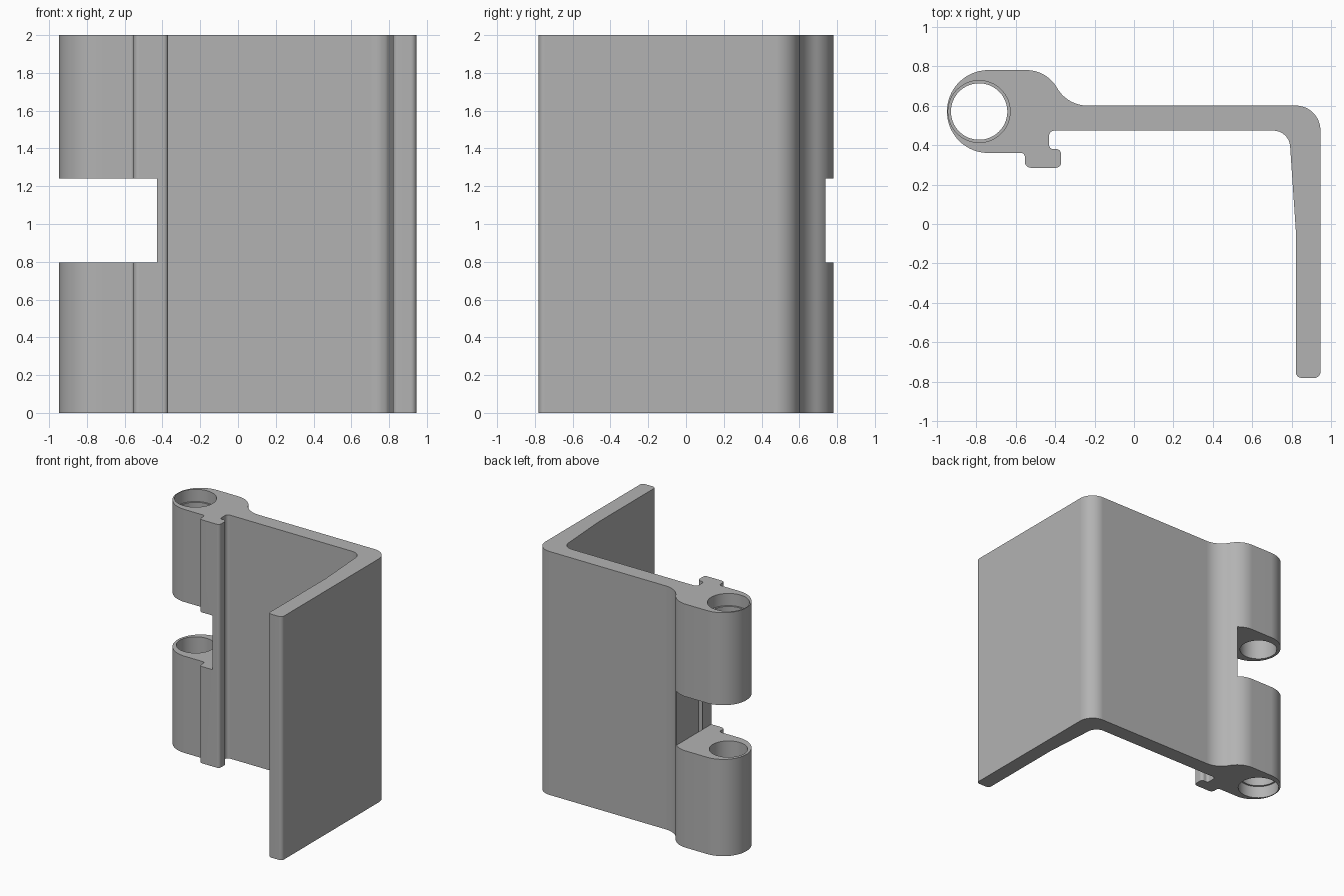
import bpy, bmesh, math
from mathutils import Vector

cube = bpy.data.objects.get("Cube")
if cube:
    bpy.data.objects.remove(cube, do_unlink=True)

HEIGHT = 2.0
GAP_LOW, GAP_HIGH, GAP_X = 0.795, 1.24, -0.43
PIN = (-0.785, 0.57)
PIN_R, BORE_R, BORE_DEPTH = 0.143, 0.157, 0.1

grey = bpy.data.materials.new("aluminium_grey")
grey.use_nodes = True
colour = (0.45, 0.45, 0.45, 1)
grey.diffuse_color = colour
grey.node_tree.nodes["Principled BSDF"].inputs["Base Color"].default_value = colour


def fillet(before, corner, after, radius, steps):
    """Points of an arc that rounds one corner."""
    c = Vector(corner)
    a, b = (Vector(before) - c).normalized(), (Vector(after) - c).normalized()
    half = a.angle(b) / 2
    centre = c + (a + b).normalized() * radius / math.sin(half)
    start = c + a * radius / math.tan(half) - centre
    sweep = math.pi - 2 * half
    if a.x * b.y - a.y * b.x < 0:
        sweep = -sweep
    return [centre + arc_turn(start, -sweep * i / steps) for i in range(steps + 1)]


def arc_turn(v, angle):
    c, s = math.cos(angle), math.sin(angle)
    return Vector((v.x * c - v.y * s, v.x * s + v.y * c))


def arc(cx, cy, r, start, end, steps):
    angles = [start + (end - start) * i / steps for i in range(steps + 1)]
    return [Vector((cx + r * math.cos(a), cy + r * math.sin(a))) for a in angles]


def new_object(name, bm):
    bmesh.ops.recalc_face_normals(bm, faces=bm.faces)
    mesh = bpy.data.meshes.new(name)
    bm.to_mesh(mesh)
    bm.free()
    mesh.materials.append(grey)
    obj = bpy.data.objects.new(name, mesh)
    bpy.context.collection.objects.link(obj)
    return obj


def extrude_outline(name, outline, low, high):
    bm = bmesh.new()
    face = bm.faces.new([bm.verts.new((p[0], p[1], low)) for p in outline])
    result = bmesh.ops.extrude_face_region(bm, geom=[face])
    top = [v for v in result["geom"] if isinstance(v, bmesh.types.BMVert)]
    bmesh.ops.translate(bm, verts=top, vec=(0, 0, high - low))
    return new_object(name, bm)


def cut(target, cutter):
    cutter.hide_render = True
    mod = target.modifiers.new("cut", "BOOLEAN")
    mod.operation, mod.solver, mod.object = "DIFFERENCE", "EXACT", cutter
    bpy.context.view_layer.objects.active = target
    bpy.ops.object.modifier_apply(modifier=mod.name)
    bpy.data.objects.remove(cutter, do_unlink=True)


# Corners of the plate, leg and hooked lip: x, y, fillet radius
corners = [
    (-0.235, 0.60, 0), (0.945, 0.60, 0.125), (0.945, -0.78, 0.03),
    (0.82, -0.78, 0.03), (0.82, -0.03, 0), (0.786, 0.473, 0.085),
    (-0.43, 0.473, 0.025), (-0.43, 0.38, 0.02), (-0.37, 0.38, 0.025),
    (-0.37, 0.285, 0.025), (-0.553, 0.285, 0.03), (-0.553, 0.36, 0.02),
    (-0.738, 0.36, 0),
]
outline = []
for i, (x, y, r) in enumerate(corners):
    if r:
        outline += fillet(corners[i - 1][:2], (x, y), corners[i + 1][:2], r,
                          16 if r > 0.05 else 8)
    elif 0 < i < len(corners) - 1:
        outline.append(Vector((x, y)))

# Round knuckle, then the S-bend back down to the plate
outline += arc(-0.738, 0.57, 0.21, -math.pi / 2, -1.5 * math.pi, 40)
width, drop = 0.31, 0.18
bend_r = (width ** 2 + drop ** 2) / (4 * drop)
bend = 2 * math.atan2(drop, width)
outline += arc(-0.545, 0.78 - bend_r, bend_r, math.pi / 2, math.pi / 2 - bend, 14)
outline += arc(-0.235, 0.60 + bend_r, bend_r, -math.pi / 2 - bend, -math.pi / 2, 14)[1:]

hinge = extrude_outline("hinge_bracket", outline, 0, HEIGHT)

# Gap between the two knuckles
gap = [(-1.2, 0.1), (GAP_X, 0.1), (GAP_X, 1), (-1.2, 1)]
cut(hinge, extrude_outline("gap_cutter", gap, GAP_LOW, GAP_HIGH))

# Pin hole with a wider counterbore at each outer end
for name, r, low, high in (
        ("pin_cutter", PIN_R, -0.2, HEIGHT + 0.2),
        ("lower_bore_cutter", BORE_R, -0.2, BORE_DEPTH),
        ("upper_bore_cutter", BORE_R, HEIGHT - BORE_DEPTH, HEIGHT + 0.2)):
    circle = arc(*PIN, r, 0, 2 * math.pi, 64)[:-1]
    cut(hinge, extrude_outline(name, circle, low, high))

# Smooth fillets, flat faces kept flat
bpy.ops.object.select_all(action="DESELECT")
hinge.select_set(True)
bpy.context.view_layer.objects.active = hinge
bpy.ops.object.shade_smooth_by_angle(angle=math.radians(30))
weighted = hinge.modifiers.new("weighted_normals", "WEIGHTED_NORMAL")
weighted.keep_sharp = True
